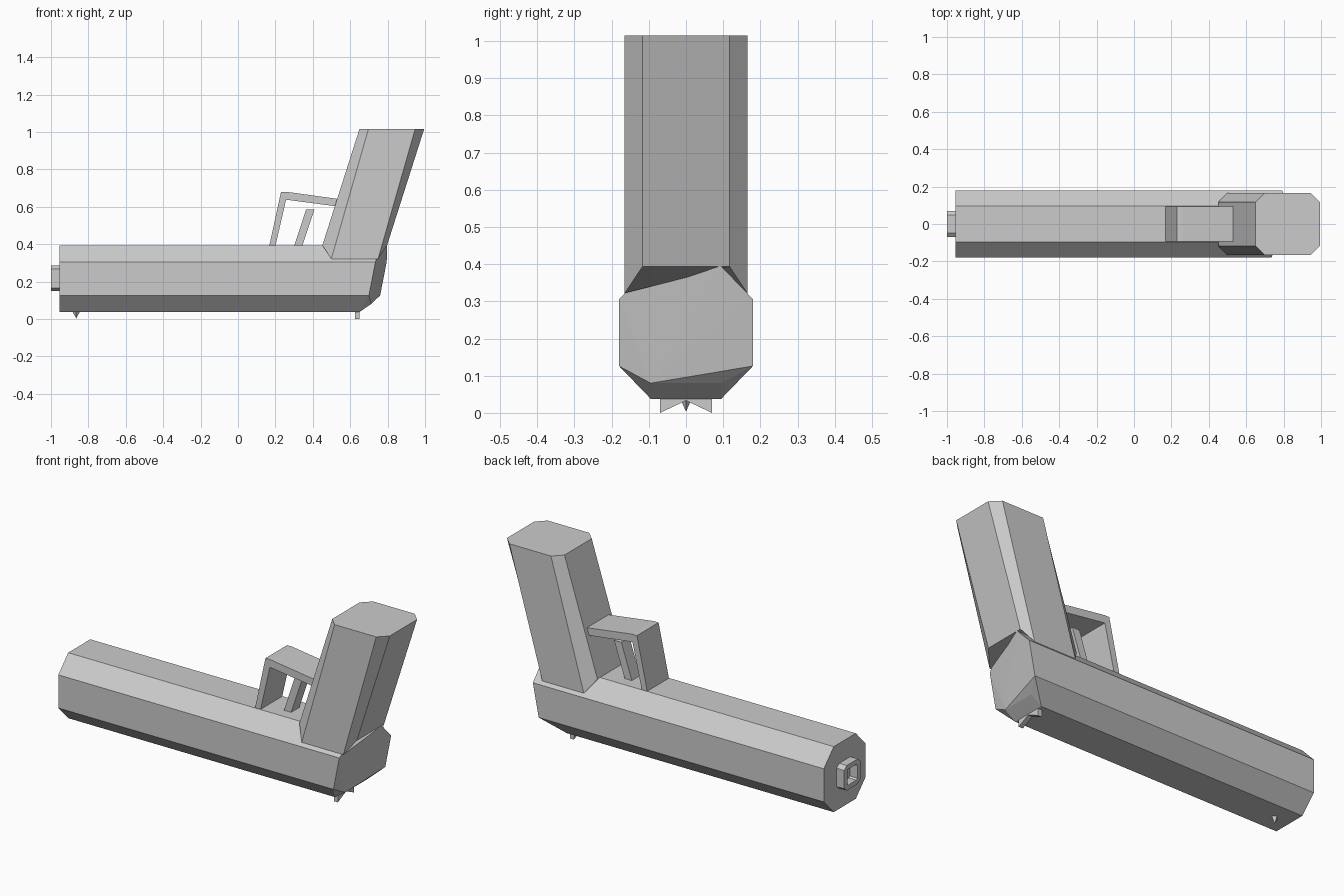
import bpy
import bmesh

if "Cube" in bpy.data.objects:
    bpy.data.objects.remove(bpy.data.objects["Cube"], do_unlink=True)

GREY = (0.6, 0.6, 0.6, 1)
grey = bpy.data.materials.new("plain grey")
grey.use_nodes = True
grey.diffuse_color = GREY
grey.node_tree.nodes["Principled BSDF"].inputs["Base Color"].default_value = GREY


def finish(name, bm):
    bmesh.ops.recalc_face_normals(bm, faces=bm.faces)
    mesh = bpy.data.meshes.new(name)
    bm.to_mesh(mesh)
    bm.free()
    mesh.materials.append(grey)
    obj = bpy.data.objects.new(name, mesh)
    bpy.context.collection.objects.link(obj)


def loft(name, rings, closed=False):
    """Skin matching rings; cap the ends, or join last to first when closed."""
    bm = bmesh.new()
    loops = [[bm.verts.new(p) for p in ring] for ring in rings]
    n = len(loops[0])
    pairs = list(zip(loops, loops[1:]))
    if closed:
        pairs.append((loops[-1], loops[0]))
    else:
        bm.faces.new(loops[0])
        bm.faces.new(loops[-1])
    for a, b in pairs:
        for i in range(n):
            j = (i + 1) % n
            bm.faces.new((a[i], a[j], b[j], b[i]))
    finish(name, bm)


def side_prism(name, profile, half):
    """Extrude an x-z profile across the width."""
    loft(name, [[(x, y, z) for x, z in profile] for y in (-half, half)])


def octagon(a, b, ca, cb):
    """Corners of a chamfered rectangle, counter-clockwise."""
    return [(a, -cb), (a, cb), (ca, b), (-ca, b), (-a, cb), (-a, -cb), (-ca, -b), (ca, -b)]


# Slide: eight-sided bar with a slanted, bevelled rear end
bm = bmesh.new()
for y, z in octagon(0.18, 0.178, 0.095, 0.09):
    bm.verts.new((-0.955, y, z + 0.216))
for s, top, upper, lower in ((-1, 0.766, 0.735, 0.70), (1, 0.798, 0.795, 0.76)):
    for x, y, z in ((top, 0.095, 0.394), (upper, 0.18, 0.306), (lower, 0.18, 0.126),
                    (0.712, 0.095, 0.08), (0.65, 0.095, 0.038)):
        bm.verts.new((x, s * y, z))
bmesh.ops.convex_hull(bm, input=bm.verts)
bmesh.ops.dissolve_limit(bm, angle_limit=0.01, verts=bm.verts, edges=bm.edges)
finish("slide", bm)

# Grip: leaning chamfered column, its foot following the slide's slopes
section = octagon(0.173, 0.165, 0.125, 0.117)
loft("grip", [[(x + 0.624, y, 0.394 if abs(y) < 0.15 else 0.322) for x, y in section],
              [(x + 0.822, y, 1.015) for x, y in section]])

# Trigger guard and trigger
side_prism("trigger_guard", [(0.167, 0.39), (0.23, 0.68), (0.26, 0.68), (0.535, 0.642),
                             (0.53, 0.602), (0.257, 0.638), (0.2, 0.39)], 0.093)
side_prism("trigger", [(0.3, 0.39), (0.364, 0.585), (0.408, 0.585), (0.343, 0.39)], 0.035)

# Muzzle: hollow eight-sided sleeve
outer, inner = octagon(0.07, 0.068, 0.047, 0.05), octagon(0.043, 0.043, 0.035, 0.035)
loft("muzzle", [[(x, y, z + 0.217) for y, z in ring]
                for x, ring in ((-0.95, outer), (-1, outer), (-1, inner), (-0.95, inner))],
     closed=True)

# Front sight: small pointed stud
bm = bmesh.new()
for x, y in ((-0.885, 0), (-0.865, 0.016), (-0.845, 0), (-0.865, -0.016)):
    bm.verts.new((x, y, 0.04))
bm.verts.new((-0.865, 0, 0.003))
bmesh.ops.convex_hull(bm, input=bm.verts)
finish("front_sight", bm)

# Rear sight: notched plate
notch = [(-0.07, 0.045), (-0.07, 0), (0, 0.033), (0.07, 0), (0.07, 0.045)]
loft("rear_sight", [[(x, y, z) for y, z in notch] for x in (0.625, 0.65)])
